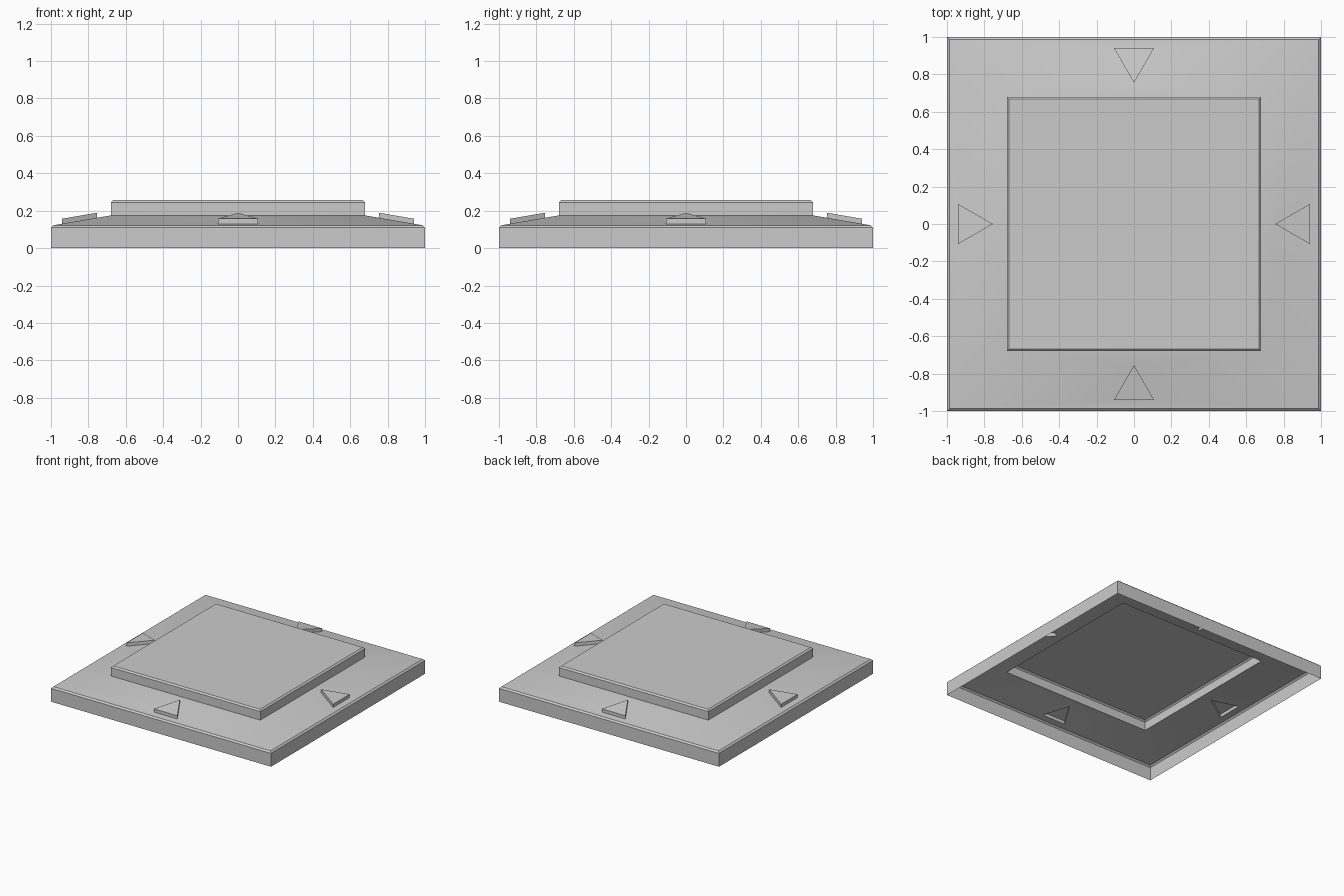
import bpy, bmesh
from math import pi, radians
from mathutils import Matrix, Vector

if "Cube" in bpy.data.objects:
    bpy.data.objects.remove(bpy.data.objects["Cube"])

# Square profile rings from the open bottom to the top: (half width, height)
RINGS = [(1.0, 0.0), (1.0, 0.11), (0.987, 0.122), (0.68, 0.175),
         (0.68, 0.245), (0.667, 0.256)]
SLOPE = 2          # index of the ring where the sloped skirt starts
ARROW_LIFT = 0.027


def slope_z(y):
    (a, za), (b, zb) = RINGS[SLOPE], RINGS[SLOPE + 1]
    return za + (zb - za) * (a + y) / (a - b)


bm = bmesh.new()


def face(points, turn):
    bm.faces.new([bm.verts.new(turn @ Vector(p)) for p in points])


for k in range(4):
    turn = Matrix.Rotation(k * pi / 2, 3, 'Z')
    for i in range(len(RINGS) - 1):
        (r, z), (s, w) = RINGS[i], RINGS[i + 1]
        o1, o2 = (-r, -r, z), (r, -r, z)
        i1, i2 = (-s, -s, w), (s, -s, w)
        if i != SLOPE:
            face([o1, o2, i2, i1], turn)
            continue
        # sloped skirt around the hollow arrow
        tri = [(x, y, slope_z(y)) for x, y in
               ((-0.107, -0.94), (0.107, -0.94), (0, -0.755))]
        a, b, t = tri
        for f in ([o1, o2, b, a], [o2, i2, t, b], [i2, i1, t], [i1, o1, a, t]):
            face(f, turn)
        # raised arrow walls and cap
        cap = [(x, y, h + ARROW_LIFT) for x, y, h in tri]
        for j in range(3):
            n = (j + 1) % 3
            face([tri[j], tri[n], cap[n], cap[j]], turn)
        face(cap, turn)

# flat top panel
r, z = RINGS[-1]
face([(-r, -r, z), (r, -r, z), (r, r, z), (-r, r, z)], Matrix.Identity(3))

bmesh.ops.remove_doubles(bm, verts=bm.verts, dist=1e-4)
mesh = bpy.data.meshes.new("floor_button_plate")
bm.to_mesh(mesh)
bm.free()
plate = bpy.data.objects.new("floor_button_plate", mesh)
bpy.context.collection.objects.link(plate)
bpy.context.view_layer.objects.active = plate
plate.select_set(True)
bpy.ops.object.shade_smooth_by_angle(angle=radians(25))
